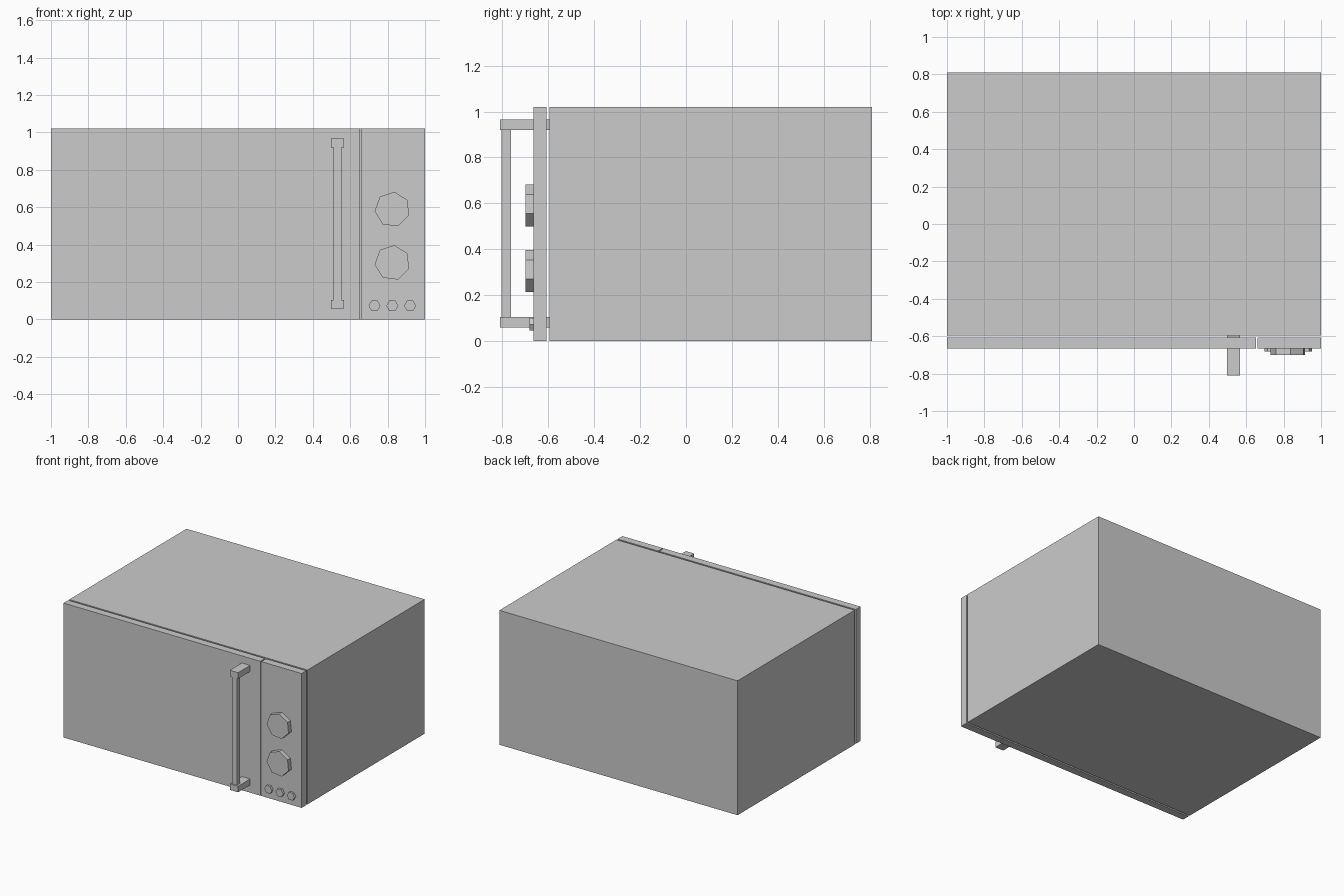
import bpy, bmesh
from math import radians
from mathutils import Matrix, Vector

if "Cube" in bpy.data.objects:
    bpy.data.objects.remove(bpy.data.objects["Cube"])


def finish(name, bm):
    mesh = bpy.data.meshes.new(name)
    bm.to_mesh(mesh)
    bm.free()
    ob = bpy.data.objects.new(name, mesh)
    bpy.context.collection.objects.link(ob)
    return ob


def box(name, x, y, z):
    """Box from (min, max) ranges on each axis."""
    lo, hi = (Vector(c) for c in zip(x, y, z))
    bm = bmesh.new()
    bmesh.ops.create_cube(bm, size=1)
    bmesh.ops.scale(bm, vec=hi - lo, verts=bm.verts)
    bmesh.ops.translate(bm, vec=(lo + hi) / 2, verts=bm.verts)
    return finish(name, bm)


def dial(name, x, z, radius, sides, y, turn=0):
    """Flat prism facing -y; turn is the angle of its first corner."""
    bm = bmesh.new()
    mat = (Matrix.Translation((x, sum(y) / 2, z))
           @ Matrix.Rotation(radians(90), 4, 'X')
           @ Matrix.Rotation(radians(turn), 4, 'Z'))
    ring = []
    bmesh.ops.create_cone(bm, cap_ends=True, segments=sides, radius1=radius,
                          radius2=radius, depth=y[1] - y[0],
                          matrix=mat @ Matrix.Rotation(radians(-90), 4, 'Z'))
    return finish(name, bm)


FRONT = -0.665

# Cabinet, door and control panel
box("cabinet", (-1, 1), (-0.595, 0.81), (0, 1.02))
box("door", (-1, 0.653), (FRONT, -0.608), (0, 1.02))
box("control_panel", (0.66, 1), (FRONT, -0.608), (0, 1.02))

# Handle: grip between two posts
box("handle_grip", (0.51, 0.553), (-0.803, -0.763), (0.105, 0.92))
for label, z in (("lower", 0.058), ("upper", 0.92)):
    box(f"handle_post_{label}", (0.498, 0.568), (-0.81, -0.595), (z, z + 0.046))

# Seven-sided knobs: find the corner offset so one corner points near the top
for label, z in (("lower", 0.303), ("upper", 0.588)):
    knob = dial(f"knob_{label}", 0.825, z, 0.095, 7, (-0.70, FRONT))
    corner = max(knob.data.vertices, key=lambda v: v.co.z).co - Vector((0.825, 0, z))
    angle = Vector((corner.x, corner.z)).angle_signed(Vector((1, 0)))
    pivot = Matrix.Translation((0.825, 0, z))
    spin = Matrix.Rotation(angle - radians(83), 4, 'Y')
    knob.data.transform(pivot @ spin @ pivot.inverted())

# Row of six-sided buttons with corners to the sides
for i in range(3):
    dial(f"button_{i + 1}", 0.73 + 0.095 * i, 0.073, 0.032, 6, (-0.682, FRONT))
